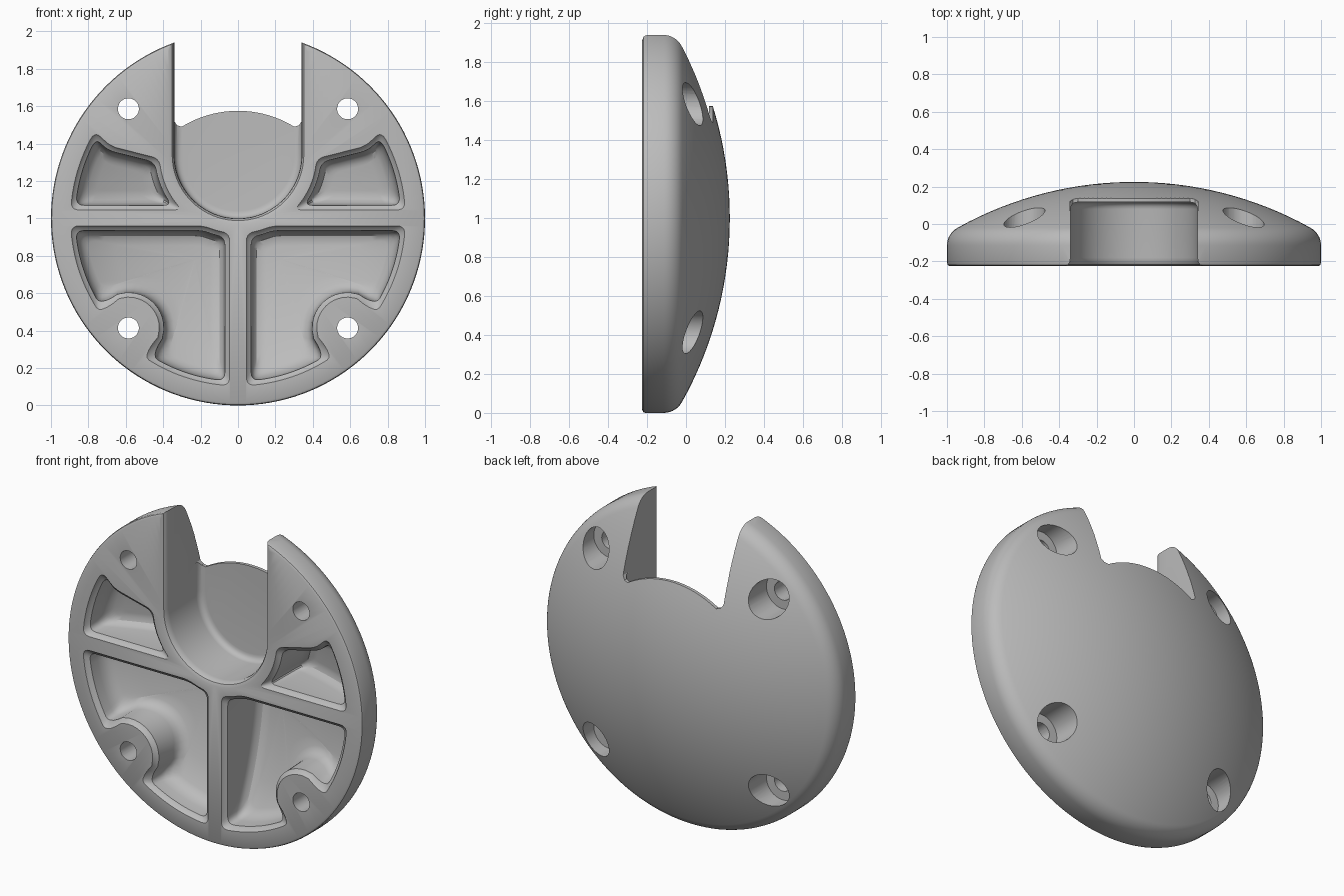
import bpy, bmesh, math
from mathutils import Vector

cube = bpy.data.objects.get("Cube")
if cube:
    bpy.data.objects.remove(cube, do_unlink=True)

FRONT, APEX, DOME_R, MID = -0.225, 0.225, 1.94, 1.0
SLOT = Vector((0, 1.34))
DISC = Vector((0, MID))
HOLE = 0.586

metal = bpy.data.materials.new("plain_grey")
metal.use_nodes = True
metal.diffuse_color = (0.5, 0.5, 0.5, 1)
bsdf = next(n for n in metal.node_tree.nodes if n.type == 'BSDF_PRINCIPLED')
bsdf.inputs["Base Color"].default_value = (0.5, 0.5, 0.5, 1)


def dome_y(p):
    r = (p - DISC).length
    return APEX - DOME_R + math.sqrt(DOME_R ** 2 - r * r)


def make_object(name, bm):
    bmesh.ops.recalc_face_normals(bm, faces=bm.faces)
    mesh = bpy.data.meshes.new(name)
    bm.to_mesh(mesh)
    bm.free()
    mesh.materials.append(metal)
    obj = bpy.data.objects.new(name, mesh)
    bpy.context.collection.objects.link(obj)
    return obj


def loft(name, rings):
    """Closed solid through rings of equal length."""
    bm = bmesh.new()
    loops = [[bm.verts.new(co) for co in ring] for ring in rings]
    n = len(loops[0])
    for a, b in zip(loops, loops[1:]):
        for i in range(n):
            j = (i + 1) % n
            bm.faces.new((a[i], a[j], b[j], b[i]))
    bm.faces.new(loops[0])
    bm.faces.new(loops[-1])
    return make_object(name, bm)


def circle(cx, cz, r, n=40):
    return [Vector((cx + r * math.cos(math.tau * i / n),
                    cz + r * math.sin(math.tau * i / n))) for i in range(n)]


def prism(name, outline, y0, y1):
    return loft(name, [[(p.x, y, p.y) for p in outline] for y in (y0, y1)])


# Domed disc, lathed about the y axis
profile = [(0, FRONT), (0.985, FRONT), (0.996, -0.219), (1, -0.208)]
fillet = 0.108
for i in range(9):
    a = math.radians(62.7) * i / 8
    profile.append((1 - fillet + fillet * math.cos(a), -0.115 + fillet * math.sin(a)))
edge_r = profile[-1][0]
for i in range(15, -1, -1):
    r = edge_r * i / 16
    profile.append((r, dome_y(DISC + Vector((r, 0)))))
bm = bmesh.new()
verts = [bm.verts.new((r, y, MID)) for r, y in profile]
edges = [bm.edges.new(pair) for pair in zip(verts, verts[1:])]
bmesh.ops.spin(bm, geom=verts + edges, cent=(0, 0, MID), axis=(0, 1, 0),
               angle=math.tau, steps=144)
bmesh.ops.remove_doubles(bm, verts=bm.verts, dist=0.0001)
body = make_object("domed_cover", bm)
cutters = []


# Pocket edges as signed distances, positive inside the pocket
def line(px, pz, nx, nz):
    n = Vector((nx, nz)).normalized()
    return lambda p: (p - Vector((px, pz))).dot(n)


def outside(c, r):
    return lambda p: (p - c).length - r


def inside(c, r):
    return lambda p: r - (p - c).length


def gradient(f, p):
    e = 1e-5
    dx, dz = Vector((e, 0)), Vector((0, e))
    return Vector((f(p + dx) - f(p - dx), f(p + dz) - f(p - dz))) / (2 * e)


def project(f, p, d):
    for _ in range(6):
        p = p - gradient(f, p) * (f(p) - d)
    return p


def corner(f, g, p, d):
    for _ in range(25):
        a, b = gradient(f, p), gradient(g, p)
        u, v = d - f(p), d - g(p)
        det = a.x * b.y - a.y * b.x
        p = p + Vector((u * b.y - v * a.y, a.x * v - b.x * u)) / det
    return p


def outline(sides, d, radius=0.045, steps=14):
    """Inset outline with rounded corners; side = (distance, start guess, bulge)."""
    n = len(sides)
    corners = [corner(sides[i - 1][0], sides[i][0], Vector(sides[i][1]), d) for i in range(n)]
    runs = []
    for i, (f, _, bulge) in enumerate(sides):
        a, b = corners[i], corners[(i + 1) % n]
        t0 = min(0.35, radius / (b - a).length)
        run = []
        for k in range(steps + 1):
            t = t0 + (1 - 2 * t0) * k / steps
            run.append(project(f, a.lerp(b, t) + Vector(bulge) * 4 * t * (1 - t), d))
        runs.append(run)
    points = []
    for i, run in enumerate(runs):
        p, q, c = runs[i - 1][-1], run[0], corners[i]
        for k in range(1, 5):
            t = k / 5
            points.append(p.lerp(c, t).lerp(c.lerp(q, t), t))
        points += run
    return points


def pocket(name, sides, centre):
    centre = Vector(centre)
    spec = [(0, -0.3), (0, FRONT), (0.008, -0.212), (0.025, -0.2)]
    rings = [[(p, y) for p in outline(sides, d)] for d, y in spec]
    # rounded foot that blends into a floor parallel to the dome
    for d, lift in ((0.03, 0.06), (0.038, 0.03), (0.055, 0.009), (0.08, 0)):
        rings.append([(p, dome_y(p) - 0.1 - lift) for p in outline(sides, d)])
    last = [p for p, y in rings[-1]]
    for k in (0.75, 0.5, 0.25, 0.03):
        ring = [centre.lerp(p, k) for p in last]
        rings.append([(p, dome_y(p) - 0.1) for p in ring])
    for side, s in (("left", 1), ("right", -1)):
        cutters.append(loft(side + "_" + name,
                            [[(s * p.x, y, p.y) for p, y in ring] for ring in rings]))


flat = (0, 0)
rim = inside(DISC, 0.895)
hub = outside(SLOT, 0.42)
boss = outside(Vector((HOLE, MID - HOLE)), 0.165)
pocket("lower_pocket", [
    (line(0.045, 0, 1, 0), (0.05, 0.11), flat),
    (hub, (0.05, 0.92), flat),
    (line(0, 0.96, 0, -1), (0.18, 0.96), flat),
    (rim, (0.89, 0.96), flat),
    (boss, (0.76, 0.53), (-0.16, 0.16)),
    (rim, (0.47, 0.24), flat)], (0.23, 0.78))
pocket("upper_pocket", [
    (line(0, 1.045, 0, 1), (0.36, 1.045), flat),
    (rim, (0.89, 1.045), flat),
    (line(0.68, 1.385, 0.68, -0.73), (0.77, 1.46), flat),
    (line(0.68, 1.385, 0.243, -0.97), (0.68, 1.385), flat),
    (hub, (0.42, 1.32), flat)], (0.6, 1.22))


# U-shaped slot with flared front edge and rounded floor corner
def slot_ring(h, y):
    pts = [(h, y, 2.3)]
    for i in range(41):
        a = -math.pi * i / 40
        pts.append((h * math.cos(a), y, SLOT.y + h * math.sin(a)))
    return pts + [(-h, y, 2.3)]


cutters.append(loft("slot", [slot_ring(h, y) for h, y in (
    (0.37, -0.3), (0.37, FRONT), (0.352, -0.217), (0.343, -0.202), (0.34, -0.18),
    (0.34, 0.08), (0.337, 0.095), (0.328, 0.108), (0.315, 0.115), (0.3, 0.117))]))

# Arched end of the slot floor, open through the back
arch = [Vector((-0.341, 2.3)), Vector((-0.341, 1.52)), Vector((-0.325, 1.497))]
for i in range(25):
    a = math.radians(121.5 - 63 * i / 24)
    arch.append(DISC + 0.575 * Vector((math.cos(a), math.sin(a))))
arch += [Vector((0.325, 1.497)), Vector((0.341, 1.52)), Vector((0.341, 2.3))]
cutters.append(prism("slot_back_opening", arch, 0.07, 0.4))

# Four screw holes, counterbored from the back
for sx in (1, -1):
    for sz in (1, -1):
        x, z = sx * HOLE, MID + sz * HOLE
        cutters.append(prism("screw_hole", circle(x, z, 0.056), -0.4, 0.3))
        cutters.append(prism("counterbore", circle(x, z, 0.11), -0.1, 0.4))

# Cut everything from the disc
for c in cutters:
    c.hide_render = True
    mod = body.modifiers.new(c.name, 'BOOLEAN')
    mod.operation = 'DIFFERENCE'
    mod.solver = 'EXACT'
    mod.object = c
deps = bpy.context.evaluated_depsgraph_get()
result = bpy.data.meshes.new_from_object(body.evaluated_get(deps))
body.modifiers.clear()
body.data = result
for c in cutters:
    bpy.data.objects.remove(c, do_unlink=True)

bpy.ops.object.select_all(action='DESELECT')
body.select_set(True)
bpy.context.view_layer.objects.active = body
bpy.ops.object.shade_smooth_by_angle(angle=math.radians(32))
